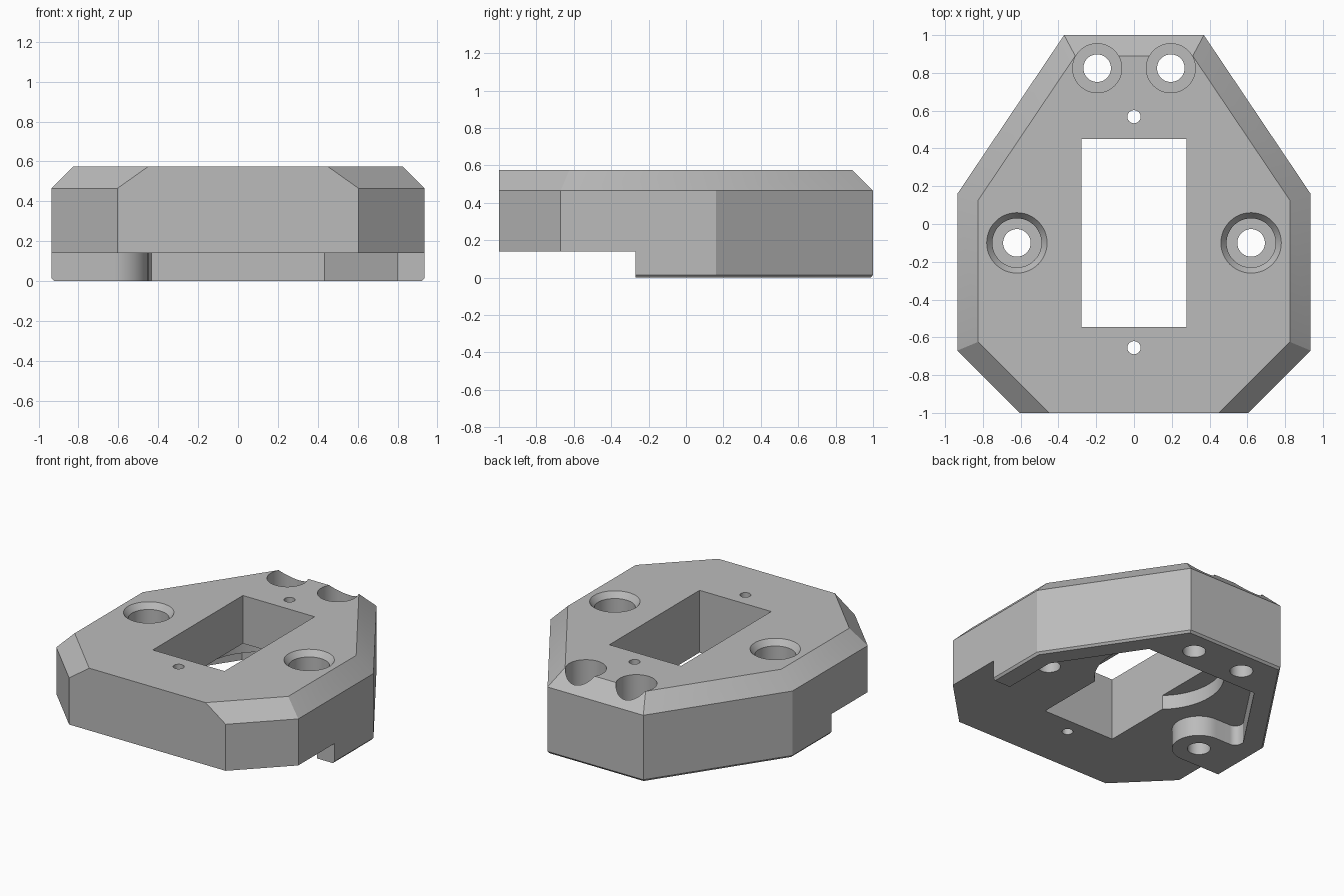
import bpy, bmesh
from math import sin, cos, pi, radians

cube = bpy.data.objects.get("Cube")
if cube:
    bpy.data.objects.remove(cube, do_unlink=True)

grey = bpy.data.materials.new("plain_grey")
grey.use_nodes = True
colour = (0.5, 0.5, 0.5, 1)
grey.diffuse_color = colour
grey.node_tree.nodes["Principled BSDF"].inputs["Base Color"].default_value = colour


def loft(name, rings):
    """Closed solid through rings of (outline, height), bottom to top."""
    bm = bmesh.new()
    loops = [[bm.verts.new((x, y, z)) for x, y in pts] for pts, z in rings]
    n = len(loops[0])
    bm.faces.new(loops[0][::-1])
    bm.faces.new(loops[-1])
    for low, high in zip(loops, loops[1:]):
        for i in range(n):
            j = (i + 1) % n
            bm.faces.new((low[i], low[j], high[j], high[i]))
    bmesh.ops.recalc_face_normals(bm, faces=bm.faces)
    mesh = bpy.data.meshes.new(name)
    bm.to_mesh(mesh)
    bm.free()
    mesh.materials.append(grey)
    obj = bpy.data.objects.new(name, mesh)
    bpy.context.collection.objects.link(obj)
    return obj


def arc(cx, cy, r, start, end, steps):
    angles = [radians(start + (end - start) * i / steps) for i in range(steps + 1)]
    return [(cx + r * cos(a), cy + r * sin(a)) for a in angles]


def circle(cx, cy, r, n=48):
    return arc(cx, cy, r, 0, 360, n)[:-1]


def mirrored(half):
    """Right half of an outline, front to back, completed on the other side."""
    return half + [(-x, y) for x, y in reversed(half)]


def cut(body, name, rings):
    cutter = loft(name, rings)
    cutter.hide_render = True
    mod = body.modifiers.new(name, "BOOLEAN")
    mod.operation, mod.solver, mod.object = "DIFFERENCE", "EXACT", cutter
    bpy.context.view_layer.objects.active = body
    bpy.ops.object.modifier_apply(modifier=name)
    bpy.data.objects.remove(cutter, do_unlink=True)


# Eight-sided housing, bevelled on top except at the front
outer = mirrored([(0.605, -1), (0.935, -0.67), (0.935, 0.16), (0.37, 1)])
inner = mirrored([(0.45, -1), (0.825, -0.624), (0.825, 0.126), (0.311, 0.89)])
base = [(x * 0.986, y * 0.988) for x, y in outer]
housing = loft("housing", [(base, 0), (outer, 0.015), (outer, 0.465), (inner, 0.575)])

# Underside pocket, leaving a rim and one rounded screw boss
pocket = [(-1.2, -1.2), (1.2, -1.2), (1.2, -0.27), (0.8, -0.27), (0.8, 0.118),
          (0.435, 0.665), (-0.435, 0.665), (-0.785, 0.14)]
pocket += arc(-0.735, 0.12, 0.05, 180, 270, 6)
pocket += arc(-0.62, -0.1, 0.17, 90, -90, 24)
pocket += [(-1.2, -0.27)]
cut(housing, "pocket", [(pocket, -0.2), (pocket, 0.14)])

# Round recess in the pocket ceiling
recess = circle(0, 0.25, 0.41, 64)
cut(housing, "round_recess", [(recess, 0.1), (recess, 0.24)])

# Rectangular window
window = mirrored([(0.277, -0.545), (0.277, 0.45)])
cut(housing, "window", [(window, -0.2), (window, 0.8)])

# Stepped screw holes, at the sides with a bevelled lip
for side in (-1, 1):
    for x, y, lip in ((0.62, -0.1, 0.16), (0.195, 0.825, 0.13)):
        x *= side
        bore, shaft = circle(x, y, 0.13), circle(x, y, 0.073)
        rings = [(bore, 0.25), (bore, 0.535)]
        if lip > 0.13:
            rings += [(circle(x, y, lip), 0.575)]
        rings += [(circle(x, y, lip), 0.8)]
        cut(housing, "counterbore", rings)
        cut(housing, "screw_hole", [(shaft, -0.2), (shaft, 0.4)])

# Small pilot holes in front of and behind the window
for y in (-0.655, 0.568):
    pilot = circle(0, y, 0.035, 24)
    cut(housing, "pilot_hole", [(pilot, -0.2), (pilot, 0.8)])

# Smooth round walls, crisp edges
bpy.ops.object.select_all(action="DESELECT")
housing.select_set(True)
bpy.context.view_layer.objects.active = housing
bpy.ops.object.shade_smooth_by_angle(angle=radians(30))
